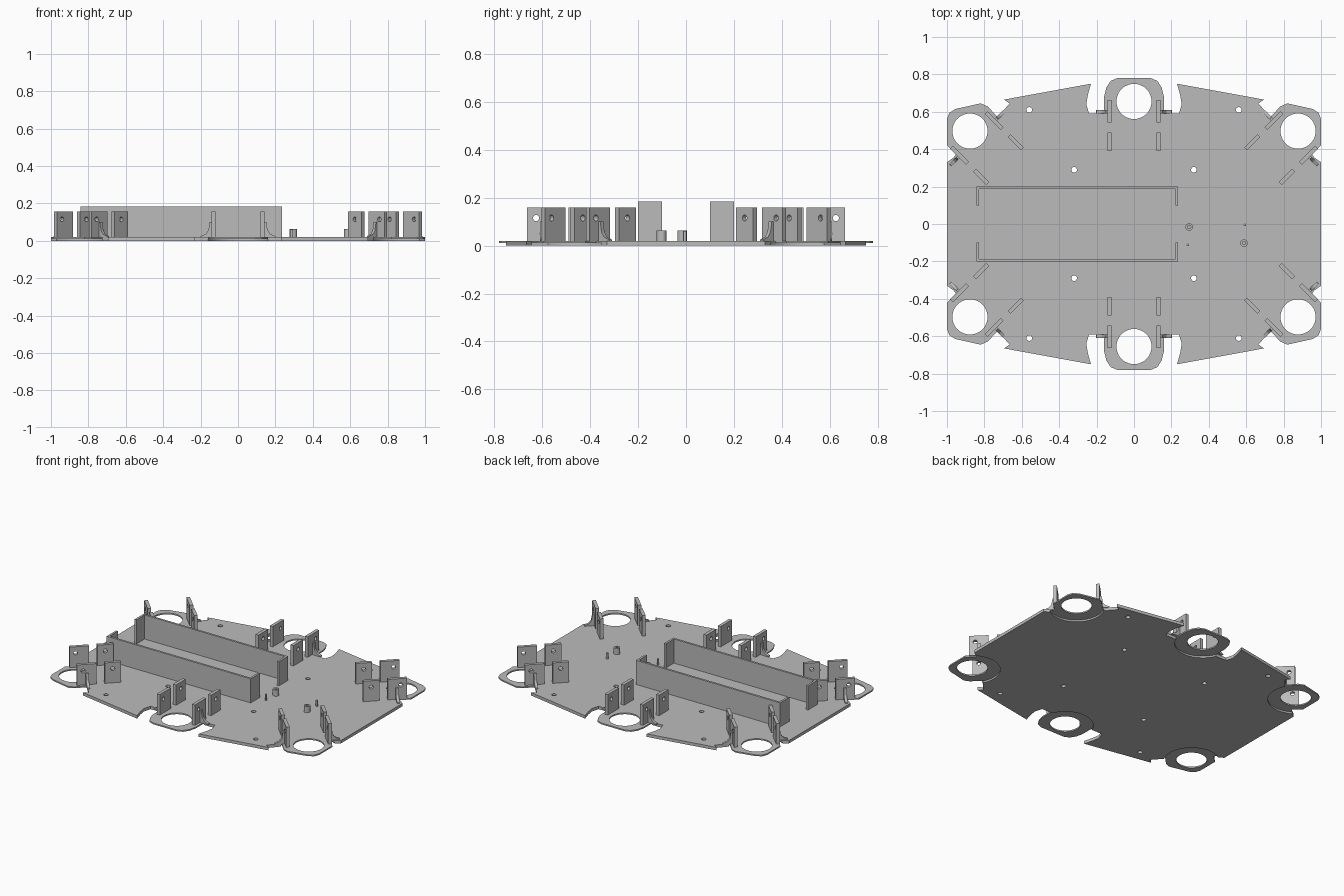
import bpy, bmesh, math
from mathutils import Matrix

cube = bpy.data.objects.get("Cube")
if cube:
    bpy.data.objects.remove(cube, do_unlink=True)

grey = bpy.data.materials.new("plain_grey")
grey.use_nodes = True
colour = (0.5, 0.5, 0.5, 1)
grey.diffuse_color = colour
grey.node_tree.nodes["Principled BSDF"].inputs["Base Color"].default_value = colour

TOP = 0.02          # plate top
POST_TOP = 0.158
WALL_TOP = 0.183


def add(name, mesh, matrix=Matrix()):
    ob = bpy.data.objects.new(name, mesh)
    bpy.context.collection.objects.link(ob)
    ob.matrix_world = matrix
    return ob


def prism(name, pts, z0, z1, turn=Matrix()):
    """Extrude a flat outline from z0 to z1, then turn it."""
    bm = bmesh.new()
    face = bm.faces.new([bm.verts.new((x, y, z0)) for x, y in pts])
    ext = bmesh.ops.extrude_face_region(bm, geom=[face])
    for v in ext["geom"]:
        if isinstance(v, bmesh.types.BMVert):
            v.co.z = z1
    bmesh.ops.recalc_face_normals(bm, faces=bm.faces)
    bm.transform(turn)
    mesh = bpy.data.meshes.new(name)
    bm.to_mesh(mesh)
    bm.free()
    mesh.materials.append(grey)
    return mesh


def circle(x, y, r, n=32):
    return [(x + r * math.cos(2 * math.pi * i / n),
             y + r * math.sin(2 * math.pi * i / n)) for i in range(n)]


def rect(x0, x1, y0, y1):
    return [(x0, y0), (x1, y0), (x1, y1), (x0, y1)]


def cut(ob, cutters):
    """Subtract meshes from an object and bake the result."""
    helpers = []
    for mesh in cutters:
        helper = add("cutter", mesh)
        helper.hide_render = True
        mod = ob.modifiers.new("cut", "BOOLEAN")
        mod.operation, mod.solver, mod.object = "DIFFERENCE", "EXACT", helper
        helpers.append(helper)
    bpy.context.view_layer.update()
    deps = bpy.context.evaluated_depsgraph_get()
    baked = bpy.data.meshes.new_from_object(ob.evaluated_get(deps))
    ob.modifiers.clear()
    ob.data = baked
    for helper in helpers:
        bpy.data.objects.remove(helper, do_unlink=True)
    return baked


# Wheel stations: hole centre and outward direction
stations = []
for s in (1, -1):
    stations.append(((0, 0.655 * s), (0, s)))
    for t in (1, -1):
        stations.append(((0.877 * t, 0.497 * s), (t, s)))

# Base plate with its pads, one quarter outline mirrored all round
quarter = [(1, .33), (.965, .355), (.95, .375), (1, .42), (1, .56), (.988, .593),
           (.955, .615), (.82, .645), (.785, .63), (.765, .61), (.728, .572),
           (.70, .605), (.665, .645), (.695, .665), (.23, .75), (.247, .69),
           (.255, .64), (.24, .59), (.16, .59), (.16, .68), (.148, .73),
           (.125, .765), (.09, .78)]
half = quarter + [(-x, y) for x, y in reversed(quarter)]
outline = half + [(x, -y) for x, y in reversed(half)]
plate = add("base_plate", prism("base_plate", outline, 0, TOP))
cutters = []
for (x, y), _ in stations:
    cutters.append(prism("recess", circle(x, y, 0.172, 48), -0.02, 0.011))
    cutters.append(prism("hole", circle(x, y, 0.094, 48), -0.03, 0.05))
for sx in (1, -1):
    for sy in (1, -1):
        for x, y in ((0.32, 0.29), (0.56, 0.61)):
            cutters.append(prism("screw_hole", circle(x * sx, y * sy, 0.015, 20), -0.03, 0.05))
cut(plate, cutters)

# Mounting post meshes, each pierced by a cross hole
across = Matrix.Rotation(math.pi / 2, 4, "Y")


def post_mesh(name, y0, y1, hole_y):
    ob = add(name, prism(name, rect(-0.011, 0.011, y0, y1), TOP - 0.002, POST_TOP))
    drill = prism("drill", circle(-0.115, hole_y, 0.013, 20), -0.05, 0.05, across)
    mesh = cut(ob, [drill])
    bpy.data.objects.remove(ob, do_unlink=True)
    return mesh


inner = post_mesh("inner_post", -0.265, -0.165, -0.215)
outer = post_mesh("outer_post", -0.112, 0.008, -0.03)

# Concave brace that stiffens each outer post
profile = [(0, TOP - 0.002), (0.062, TOP - 0.002), (0.06, 0.025), (0.032, 0.036),
           (0.018, 0.055), (0.01, 0.1), (0, 0.1)]
upright = Matrix.Rotation(math.pi / 2, 4, "X")
braces = {s: prism("post_brace", [(x * s, z) for x, z in profile], -0.009, 0.009, upright)
          for s in (1, -1)}

for (x, y), (ox, oy) in stations:
    frame = (Matrix.Translation((x, y, 0))
             @ Matrix.Rotation(math.atan2(oy, ox) - math.pi / 2, 4, "Z"))
    for s in (1, -1):
        side = frame @ Matrix.Translation((0.131 * s, 0, 0))
        add("inner_post", inner, side)
        add("outer_post", outer, side)
        add("post_brace", braces[s], side @ Matrix.Translation((0.01 * s, -0.055, 0)))

# Battery tray: two long walls with returned ends
x0, x1, w = -0.843, 0.235, 0.014
for s in (1, -1):
    channel = [(x0, 0.1), (x0 + w, 0.1), (x0 + w, 0.2 - w), (x1 - w, 0.2 - w),
               (x1 - w, 0.1), (x1, 0.1), (x1, 0.2), (x0, 0.2)]
    add("tray_wall", prism("tray_wall", [(x, y * s) for x, y in channel],
                           TOP - 0.002, WALL_TOP))

# Hollow standoffs and thin locating pins
for x, y in ((0.295, -0.016), (0.588, -0.102)):
    ob = add("standoff", prism("standoff", circle(x, y, 0.02, 24), TOP - 0.002, 0.062))
    cut(ob, [prism("bore", circle(x, y, 0.009, 16), TOP, 0.1)])
for x, y in ((0.288, -0.112), (0.593, -0.005)):
    add("locating_pin", prism("locating_pin", circle(x, y, 0.007, 16), TOP - 0.002, 0.06))
